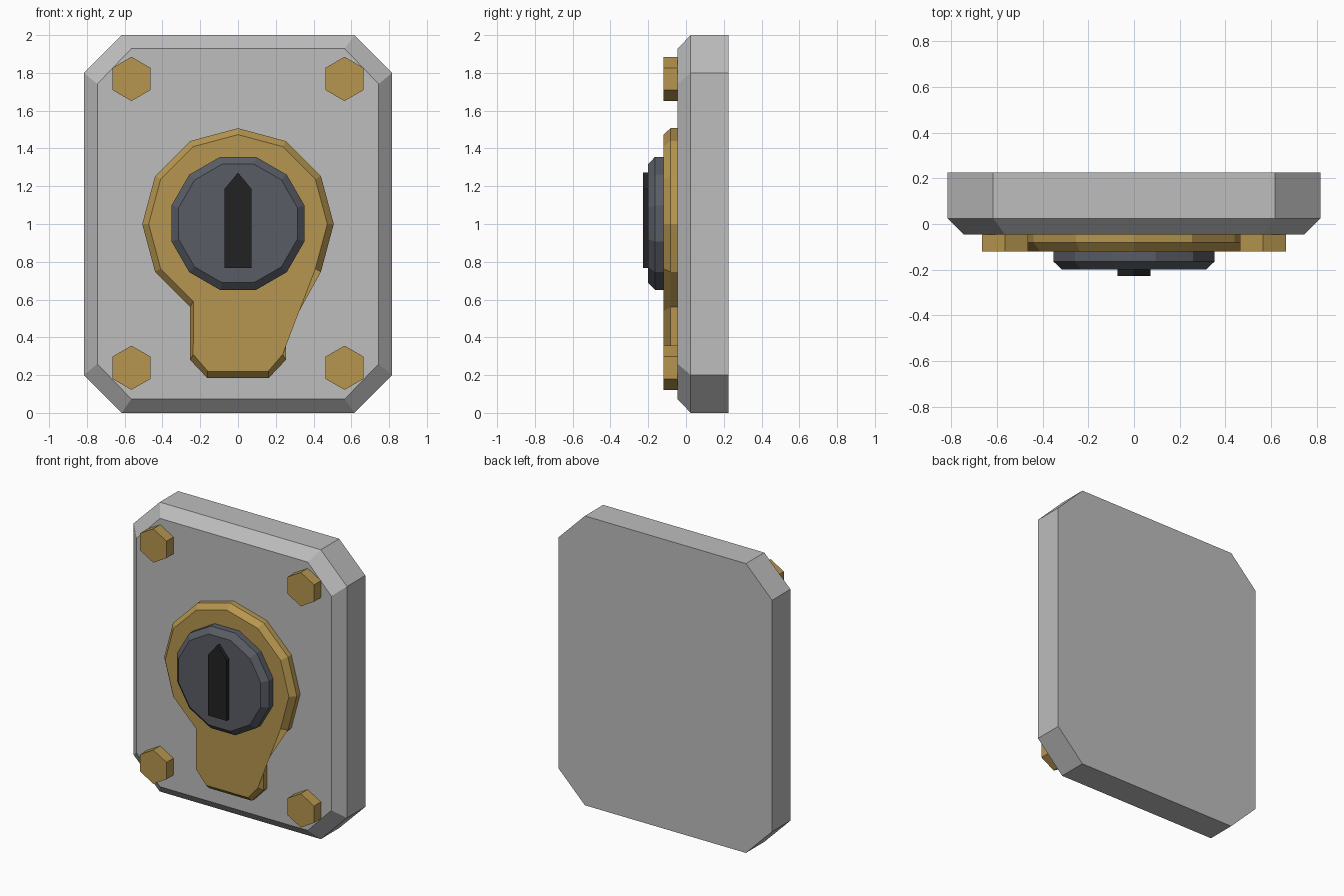
import bpy, bmesh
from math import sin, cos, radians

cube = bpy.data.objects.get("Cube")
if cube:
    bpy.data.objects.remove(cube, do_unlink=True)


def material(name, rgb):
    m = bpy.data.materials.new(name)
    m.use_nodes = True
    m.diffuse_color = (*rgb, 1)
    m.node_tree.nodes["Principled BSDF"].inputs["Base Color"].default_value = (*rgb, 1)
    return m


steel = material("light grey steel", (0.51, 0.51, 0.51))
brass = material("brass", (0.47, 0.305, 0.078))
slate = material("dark slate", (0.1, 0.108, 0.13))
black = material("black", (0.016, 0.016, 0.016))


def loft(name, mat, *rings):
    """Join matching (x, z) outlines, each at its own y, and cap both ends."""
    bm = bmesh.new()
    loops = [[bm.verts.new((x, y, z)) for x, z in pts] for y, pts in rings]
    for a, b in zip(loops, loops[1:]):
        n = len(a)
        for i in range(n):
            j = (i + 1) % n
            bm.faces.new((a[i], a[j], b[j], b[i]))
    bm.faces.new(loops[0][::-1])
    bm.faces.new(loops[-1])
    bmesh.ops.recalc_face_normals(bm, faces=bm.faces)
    mesh = bpy.data.meshes.new(name)
    bm.to_mesh(mesh)
    bm.free()
    mesh.materials.append(mat)
    ob = bpy.data.objects.new(name, mesh)
    bpy.context.collection.objects.link(ob)
    return ob


def polygon(sides, r, cx, cz, start=90):
    angles = [radians(start + 360 * i / sides) for i in range(sides)]
    return [(cx + r * cos(a), cz + r * sin(a)) for a in angles]


def chamfered(w, z0, z1, cx, cz):
    """Rectangle outline with cut corners."""
    return [(w - cx, z0), (w, z0 + cz), (w, z1 - cz), (w - cx, z1),
            (cx - w, z1), (-w, z1 - cz), (-w, z0 + cz), (cx - w, z0)]


# Backing plate with a bevelled front rim
outer = chamfered(0.816, 0, 2, 0.2, 0.2)
inner = chamfered(0.745, 0.073, 1.928, 0.18, 0.187)
loft("backing_plate", steel, (0.225, outer), (0.025, outer), (-0.045, inner))


# Keyhole-shaped escutcheon: a twelve-sided disc with a tongue below
def keyhole(r, w, tip, z_side, z_tip):
    disc = polygon(12, r, 0, 1.0, start=-60)[:11]
    return disc + [(-w, z_side), (-tip, z_tip), (tip, z_tip), (w, z_side)]


rim = keyhole(0.507, 0.253, 0.163, 0.28, 0.185)
face = keyhole(0.473, 0.237, 0.16, 0.31, 0.22)
# The right side of the front face runs straight from disc to tongue
a, b = face[1], face[-1]
face[0] = tuple(p * 0.5 + q * 0.5 for p, q in zip(a, b))
loft("escutcheon", brass, (-0.045, rim), (-0.082, rim), (-0.12, face))

# Rotating dial
wide = polygon(12, 0.365, 0, 1.003, start=15)
narrow = polygon(12, 0.325, 0, 1.003, start=15)
loft("dial", slate, (-0.115, wide), (-0.164, wide), (-0.2, narrow))

# Pointer bar with an arrow tip
bar = [(-0.072, 0.768), (0.072, 0.768), (0.072, 1.185), (0, 1.272), (-0.072, 1.185)]
loft("pointer", black, (-0.195, bar), (-0.227, bar))

# Hexagonal corner bolts
for side, x in (("right", -0.564), ("left", 0.564)):
    for level, z in (("lower", 0.239), ("upper", 1.768)):
        hexagon = polygon(6, 0.117, x, z)
        loft(f"{level}_{side}_bolt", brass, (-0.04, hexagon), (-0.12, hexagon))
